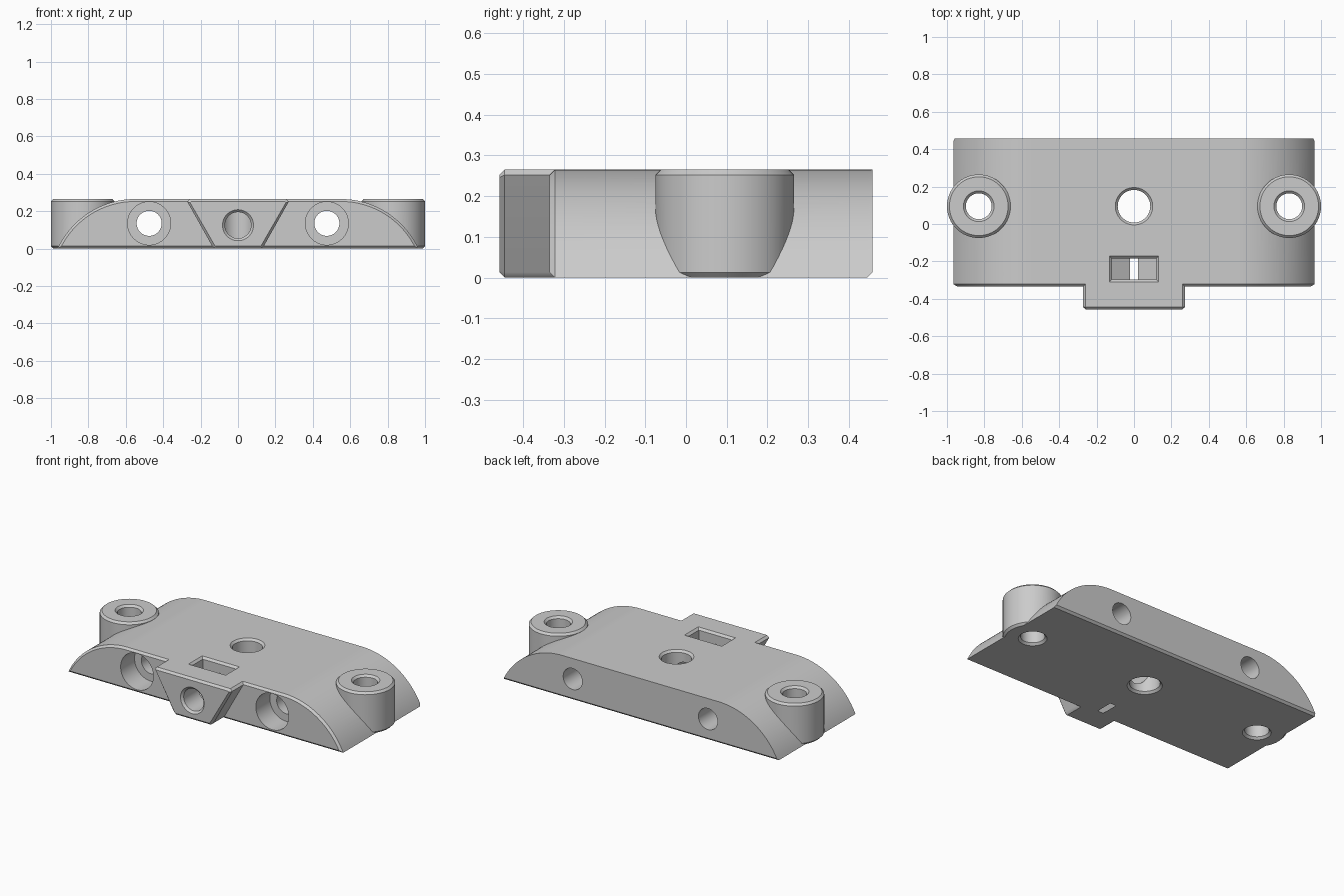
import bpy, bmesh
from math import sin, cos, pi, sqrt, asin, radians

if "Cube" in bpy.data.objects:
    bpy.data.objects.remove(bpy.data.objects["Cube"], do_unlink=True)

TOP, FRONT, BACK, C = 0.265, -0.458, 0.458, 0.013   # C is the chamfer size
BODY_FRONT, HOLE_Y = -0.335, 0.095

grey = bpy.data.materials.new("plain grey")
grey.use_nodes = True
grey.diffuse_color = (0.6, 0.6, 0.6, 1)
grey.node_tree.nodes["Principled BSDF"].inputs["Base Color"].default_value = (0.6, 0.6, 0.6, 1)


def loft(name, rings):
    """Closed solid skinned through rings of equal length."""
    bm = bmesh.new()
    loops = [[bm.verts.new(p) for p in ring] for ring in rings]
    n = len(loops[0])
    for a, b in zip(loops, loops[1:]):
        for i in range(n):
            j = (i + 1) % n
            bm.faces.new((a[i], a[j], b[j], b[i]))
    bm.faces.new(loops[0][::-1])
    bm.faces.new(loops[-1])
    bmesh.ops.recalc_face_normals(bm, faces=bm.faces)
    mesh = bpy.data.meshes.new(name)
    bm.to_mesh(mesh)
    bm.free()
    mesh.materials.append(grey)
    obj = bpy.data.objects.new(name, mesh)
    bpy.context.collection.objects.link(obj)
    return obj


def turned(name, profile, x, centre, axis="Z", n=64):
    """Solid of revolution; profile holds (radius, position along axis)."""
    rings = []
    for r, t in profile:
        pts = [(r * cos(2 * pi * i / n), r * sin(2 * pi * i / n)) for i in range(n)]
        if axis == "Z":
            rings.append([(x + u, centre + v, t) for u, v in pts])
        else:
            rings.append([(x + u, t, centre + v) for u, v in pts])
    return loft(name, rings)


def combine(target, tool, operation):
    mod = target.modifiers.new("boolean", "BOOLEAN")
    mod.object, mod.operation, mod.solver = tool, operation, "EXACT"
    bpy.context.view_layer.objects.active = target
    bpy.ops.object.modifier_apply(modifier=mod.name)
    bpy.data.objects.remove(tool, do_unlink=True)


def mirrored(half, y):
    return [(x, y, z) for x, z in half] + [(-x, y, z) for x, z in reversed(half)]


# Arched body: flat top with a tangent arc down each side
FLAT, R = 0.55, 0.457


def arch(y, inset, bottom, n=24):
    r, zc = R - inset, TOP - R
    end = pi / 2 - asin((bottom - zc) / r)
    half = [(FLAT + r * sin(end * i / n), zc + r * cos(end * i / n)) for i in range(n)]
    half.append((FLAT + sqrt(r * r - (bottom - zc) ** 2), bottom))
    return mirrored(half, y)


body = loft("mounting_bracket", [
    arch(BODY_FRONT, C, C), arch(BODY_FRONT + C, 0, 0),
    arch(BACK - C, 0, 0), arch(BACK, 0, C)])

# Wedge-shaped tab on the front
tab_full = [(0.258, TOP), (0.272, TOP - C), (0.138, C), (0.122, 0)]
tab_face = [(0.250, TOP - C), (0.256, TOP - 1.5 * C), (0.126, 1.5 * C), (0.120, C)]
combine(body, loft("front_tab", [mirrored(tab_face, FRONT), mirrored(tab_full, FRONT + C),
                                 mirrored(tab_full, BODY_FRONT + 0.03)]), "UNION")

# Screw bosses at both ends
for side in (-1, 1):
    combine(body, turned("screw_boss", [(0.17 - C, 0), (0.17, C), (0.17, TOP - C),
                                        (0.17 - C, TOP)], side * 0.83, HOLE_Y), "UNION")

# Vertical holes, countersunk at both ends
E = 0.01
for x, r in ((-0.83, 0.069), (0.83, 0.069), (0, 0.087)):
    k = r + C + E
    combine(body, turned("vertical_hole", [(k, -E), (r, C), (r, TOP - C), (k, TOP + E)],
                         x, HOLE_Y), "DIFFERENCE")

# Counterbored holes running front to back
for side in (-1, 1):
    step = BODY_FRONT + 0.14
    combine(body, turned("counterbored_hole", [(0.115, BODY_FRONT - 0.1), (0.115, step),
                                               (0.067, step), (0.067, BACK + 0.1)],
                         side * 0.475, 0.135, "Y"), "DIFFERENCE")

# Clamp screw hole from the tab into the centre hole
SCREW_Z = 0.125
combine(body, turned("clamp_screw_hole", [(0.07 + C + E, FRONT - E), (0.07, FRONT + C),
                                          (0.07, HOLE_Y - 0.02)], 0, SCREW_Z, "Y"), "DIFFERENCE")

# Nut slot: open at the top, hexagon point breaking through the base
W = 0.118
point = SCREW_Z - W / cos(pi / 6)
slot = [(W, TOP - C), (W, SCREW_Z - W * 0.577), (0.001, point)]
combine(body, loft("nut_slot", [mirrored([(W, TOP + E)] + slot[1:], y) for y in (-0.297, -0.185)]),
        "DIFFERENCE")


def rectangle(grow, z):
    a, b, c = W + grow, -0.297 - grow, -0.185 + grow
    return [(-a, b, z), (a, b, z), (a, c, z), (-a, c, z)]


combine(body, loft("nut_slot_chamfer", [rectangle(0, TOP - C), rectangle(C + E, TOP + E)]),
        "DIFFERENCE")

# Smooth the curves, keep the edges crisp
bpy.ops.object.select_all(action="DESELECT")
body.select_set(True)
bpy.context.view_layer.objects.active = body
bpy.ops.object.shade_smooth_by_angle(angle=radians(25))
weighted = body.modifiers.new("weighted_normals", "WEIGHTED_NORMAL")
weighted.keep_sharp = True
